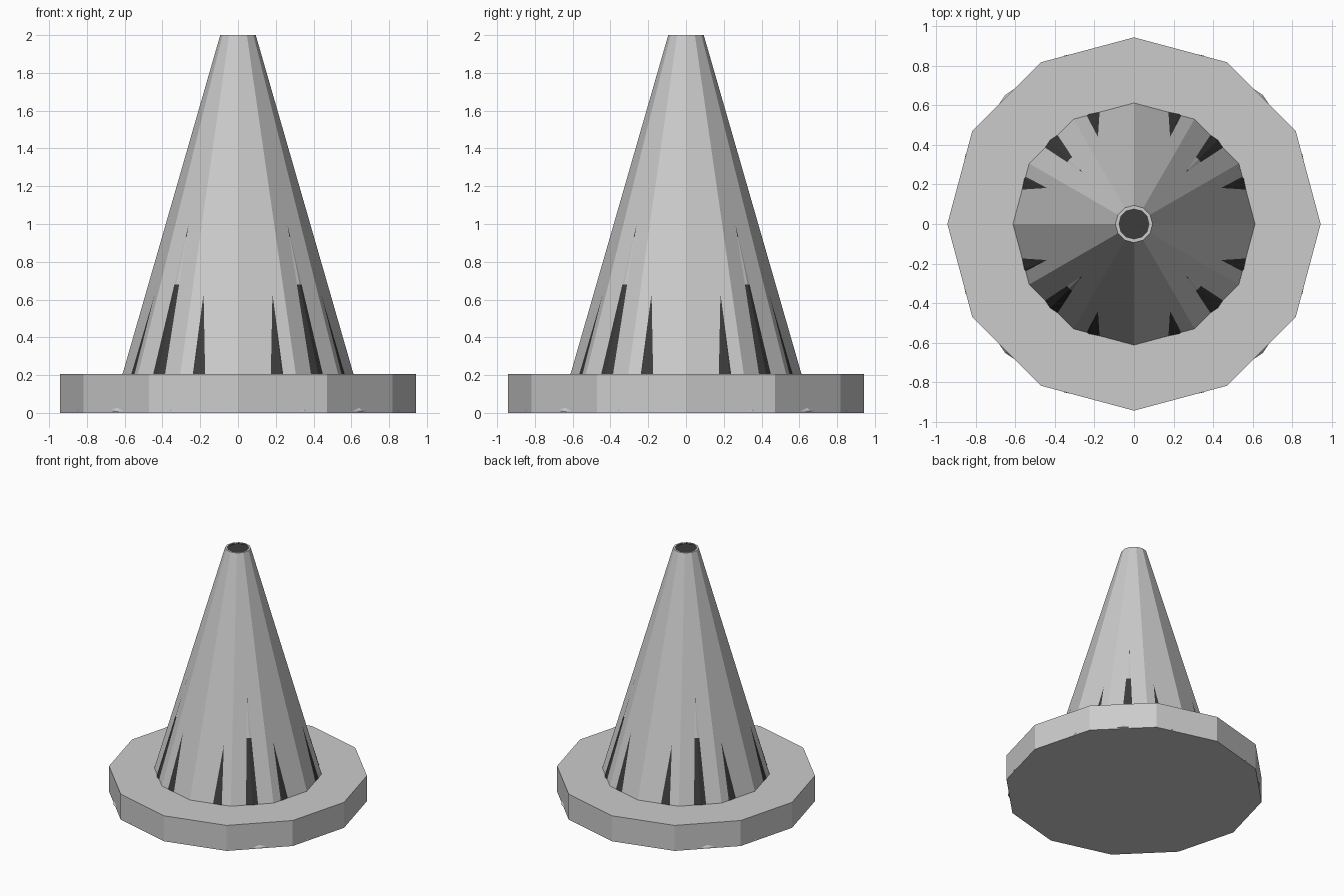
import bpy, bmesh
from math import sin, cos, tau

if "Cube" in bpy.data.objects:
    bpy.data.objects.remove(bpy.data.objects["Cube"])

dark = bpy.data.materials.new("dark_lining")
dark.diffuse_color = (0.045, 0.045, 0.045, 1)
dark.use_nodes = True
dark.node_tree.nodes["Principled BSDF"].inputs["Base Color"].default_value = dark.diffuse_color
grey = bpy.data.materials.new("light_grey")
grey.diffuse_color = (0.8, 0.8, 0.8, 1)
grey.use_nodes = True
grey.node_tree.nodes["Principled BSDF"].inputs["Base Color"].default_value = grey.diffuse_color


def lathe(name, sides, profile, cap_start=False, cap_end=False, mats=(), bands=None):
    """Spin (radius, z) points into a faceted part; bands gives a material per ring of faces."""
    bm = bmesh.new()
    rings = [[bm.verts.new((r * cos(tau * i / sides), r * sin(tau * i / sides), z))
              for i in range(sides)] for r, z in profile]
    for k in range(len(rings) - 1):
        a, b = rings[k], rings[k + 1]
        for i in range(sides):
            j = (i + 1) % sides
            f = bm.faces.new((a[i], a[j], b[j], b[i]))
            f.material_index = bands[k] if bands else 0
    if cap_start:
        bm.faces.new(rings[0][::-1])
    if cap_end:
        bm.faces.new(rings[-1])
    mesh = bpy.data.meshes.new(name)
    bm.to_mesh(mesh)
    bm.free()
    for m in mats:
        mesh.materials.append(m)
    obj = bpy.data.objects.new(name, mesh)
    bpy.context.collection.objects.link(obj)
    return obj


# twelve-sided foot plate
lathe("base", 12, [(0.943, 0), (0.943, 0.205)], True, True)

# twelve-sided cone with a narrow rim around the top opening
lathe("cone", 12, [(0.613, 0.2), (0.094, 2.0), (0.078, 2.0)])


# sixteen-sided lining that breaks through the flat sides of the cone
def lining_radius(z):
    return 0.601 - 0.2897 * (z - 0.2)


heights = [0.2, 0.68, 0.93, 1.995]
lathe("lining", 16, [(lining_radius(z), z) for z in heights], False, True,
      (dark, grey), (0, 1, 0))

# sixteen-sided foot lip just showing at the bottom edge of the base
lathe("base_lip", 16, [(0.921, 0.008), (0.921, 0.012), (0.89, 0.06)], True, True)
